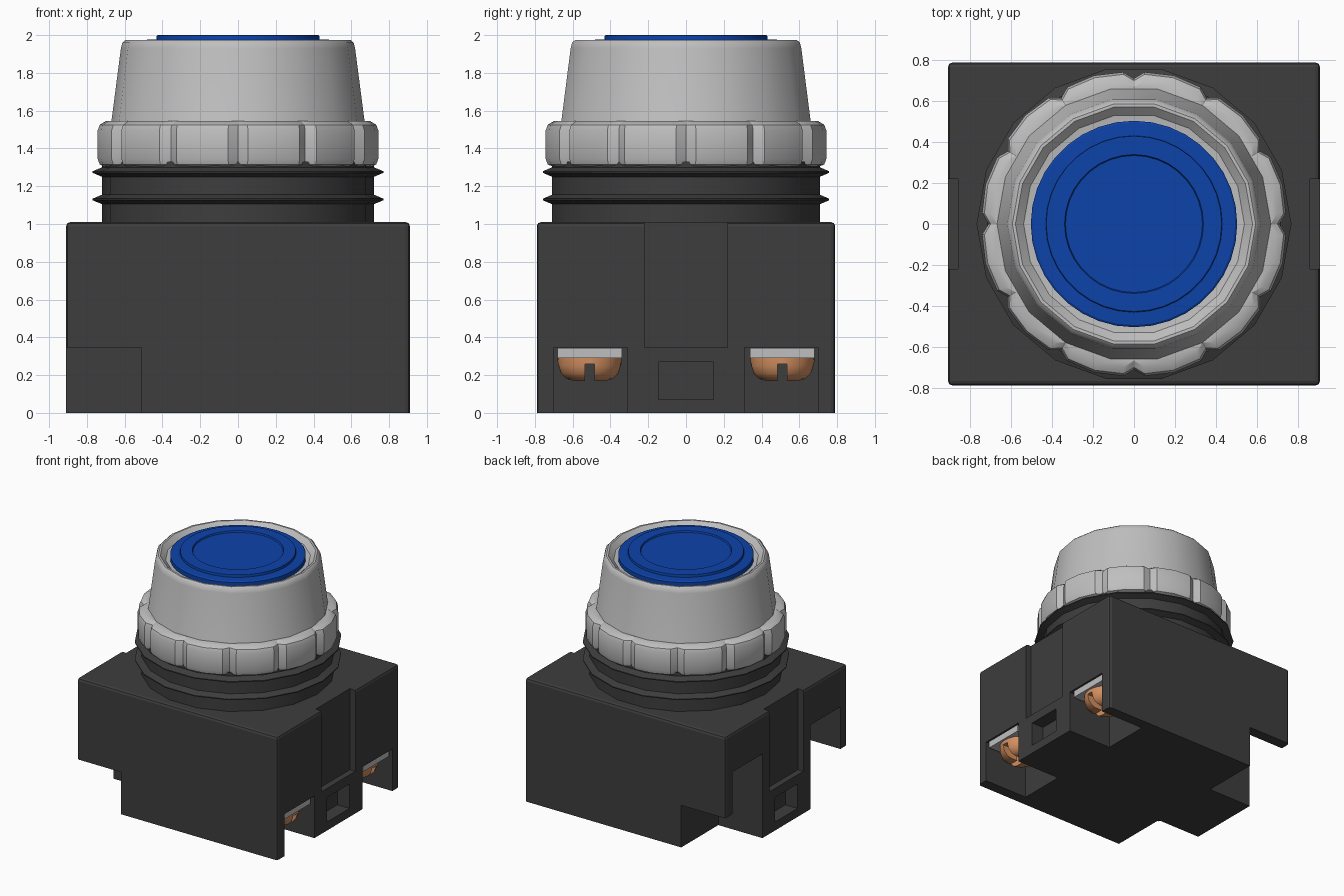
import bpy
import bmesh
from math import cos, sin, pi, radians
from mathutils import Matrix

old = bpy.data.objects.get("Cube")
if old:
    bpy.data.objects.remove(old, do_unlink=True)


def material(name, rgb, metallic=0.0):
    m = bpy.data.materials.new(name)
    m.use_nodes = True
    m.diffuse_color = (*rgb, 1)
    m.node_tree.nodes["Principled BSDF"].inputs["Base Color"].default_value = (*rgb, 1)
    return m


DARK = material("dark plastic", (0.047, 0.047, 0.047))
SILVER = material("silver grey", (0.52, 0.52, 0.52))
BLUE = material("button blue", (0.004, 0.056, 0.4))
COPPER = material("copper", (0.66, 0.28, 0.12))


def make(name, bm, mat, smooth=None):
    bmesh.ops.recalc_face_normals(bm, faces=bm.faces)
    mesh = bpy.data.meshes.new(name)
    bm.to_mesh(mesh)
    bm.free()
    mesh.materials.append(mat)
    ob = bpy.data.objects.new(name, mesh)
    bpy.context.collection.objects.link(ob)
    if smooth:
        bpy.ops.object.select_all(action="DESELECT")
        ob.select_set(True)
        bpy.context.view_layer.objects.active = ob
        bpy.ops.object.shade_smooth_by_angle(angle=radians(smooth))
    return ob


def add_box(bm, x, y, z):
    """Box from (low, high) ranges."""
    size = [b - a for a, b in (x, y, z)]
    mid = [(a + b) / 2 for a, b in (x, y, z)]
    mat = Matrix.Translation(mid) @ Matrix.Diagonal((*size, 1))
    return bmesh.ops.create_cube(bm, size=1, matrix=mat)["verts"]


def loft(rings):
    """Closed skin through rings of equal point count, capped at both ends."""
    bm = bmesh.new()
    loops = [[bm.verts.new(p) for p in ring] for ring in rings]
    for a, b in zip(loops, loops[1:]):
        for i in range(len(a)):
            j = (i + 1) % len(a)
            bm.faces.new((a[i], a[j], b[j], b[i]))
    bm.faces.new(loops[0][::-1])
    bm.faces.new(loops[-1])
    return bm


def lathe(profile, n, cx=0, cy=0):
    return loft([[(cx + r * cos(2 * pi * i / n), cy + r * sin(2 * pi * i / n), z)
                  for i in range(n)] for r, z in profile])


def cut(ob, boxes):
    """Subtract boxes from an object."""
    bpy.ops.object.select_all(action="DESELECT")
    bpy.context.view_layer.objects.active = ob
    ob.select_set(True)
    for b in boxes:
        bm = bmesh.new()
        add_box(bm, *b)
        cutter = make("cutter", bm, ob.data.materials[0])
        cutter.hide_render = True
        mod = ob.modifiers.new("cut", "BOOLEAN")
        mod.operation = "DIFFERENCE"
        mod.solver = "EXACT"
        mod.object = cutter
        bpy.context.view_layer.objects.active = ob
        bpy.ops.object.modifier_apply(modifier=mod.name)
        bpy.data.objects.remove(cutter, do_unlink=True)


# Contact block housing with softened top and corners
bm = bmesh.new()
add_box(bm, (-0.91, 0.91), (-0.79, 0.79), (0, 1.01))
soft = [e for e in bm.edges if max(v.co.z for v in e.verts) > 0.5]
bmesh.ops.bevel(bm, geom=soft, offset=0.022, segments=2, affect="EDGES", profile=0.5)
housing = make("housing", bm, DARK)

cuts = []
for s in (-1, 1):
    def span(a, b):
        return tuple(sorted((s * a, s * b)))
    # Side guide slot and small latch window
    cuts.append((span(0.86, 1.2), (-0.22, 0.22), (0.345, 1.3)))
    cuts.append((span(0.8, 1.2), (-0.145, 0.145), (0.07, 0.27)))
    # Terminal pockets, and open corners with tall pockets on the other side
    cuts.append(((0.51, 1.2), span(0.31, 0.70), (-0.5, 0.345)))
    cuts.append(((-1.2, -0.51), span(0.31, 1.2), (-0.5, 0.345)))
    cuts.append(((-1.2, -0.51), span(0.31, 0.70), (0.2, 0.69)))
cut(housing, cuts)

# Terminal plates and cross-slot screws
for side, y in (("right", -0.51), ("left", 0.51)):
    bm = bmesh.new()
    add_box(bm, (0.53, 0.895), (y - 0.17, y + 0.17), (0.29, 0.344))
    make(f"terminal_plate_{side}", bm, SILVER)
    head = [(0.17, 0.291), (0.168, 0.25), (0.155, 0.21), (0.125, 0.18), (0.09, 0.17)]
    screw = make(f"terminal_screw_{side}", lathe(head, 24, 0.71, y), COPPER, 40)
    cut(screw, [((0.4, 1.0), (y - 0.025, y + 0.025), (0.1, 0.26)),
                ((0.685, 0.735), (y - 0.3, y + 0.3), (0.1, 0.26))])

# Threaded neck with two sharp gasket ridges
neck = [(0.72, 1.0)]
for z in (1.13, 1.275):
    neck += [(0.72, z - 0.025), (0.77, z - 0.004), (0.77, z + 0.004), (0.72, z + 0.025)]
neck.append((0.72, 1.33))
make("neck", lathe(neck, 18), DARK, 25)

# Clamping nut with twelve grip notches
outline = [(30 * k + a, r) for k in range(12)
           for a, r in ((-4, 0.745), (0, 0.712), (4, 0.745), (15, 0.752))]
nut = [(0.95, 1.305), (0.985, 1.315), (1, 1.345), (1, 1.495), (0.985, 1.525), (0.94, 1.545)]
make("clamping_nut", loft([[(f * r * cos(radians(a)), f * r * sin(radians(a)), z)
                            for a, r in outline] for f, z in nut]), SILVER, 35)

# Tapered bezel with a dished rim
bezel = [(0.675, 1.53), (0.67, 1.545), (0.62, 1.93), (0.612, 1.96), (0.595, 1.975),
         (0.58, 1.975), (0.54, 1.937), (0.49, 1.93)]
make("bezel", lathe(bezel, 18), SILVER, 35)

# Push button with raised ring and shallow centre
button = [(0.505, 1.9), (0.505, 1.968), (0.495, 1.975), (0.432, 1.977), (0.43, 1.997),
          (0.425, 2.0), (0.34, 2.0), (0.335, 1.988)]
make("push_button", lathe(button, 36), BLUE, 30)
